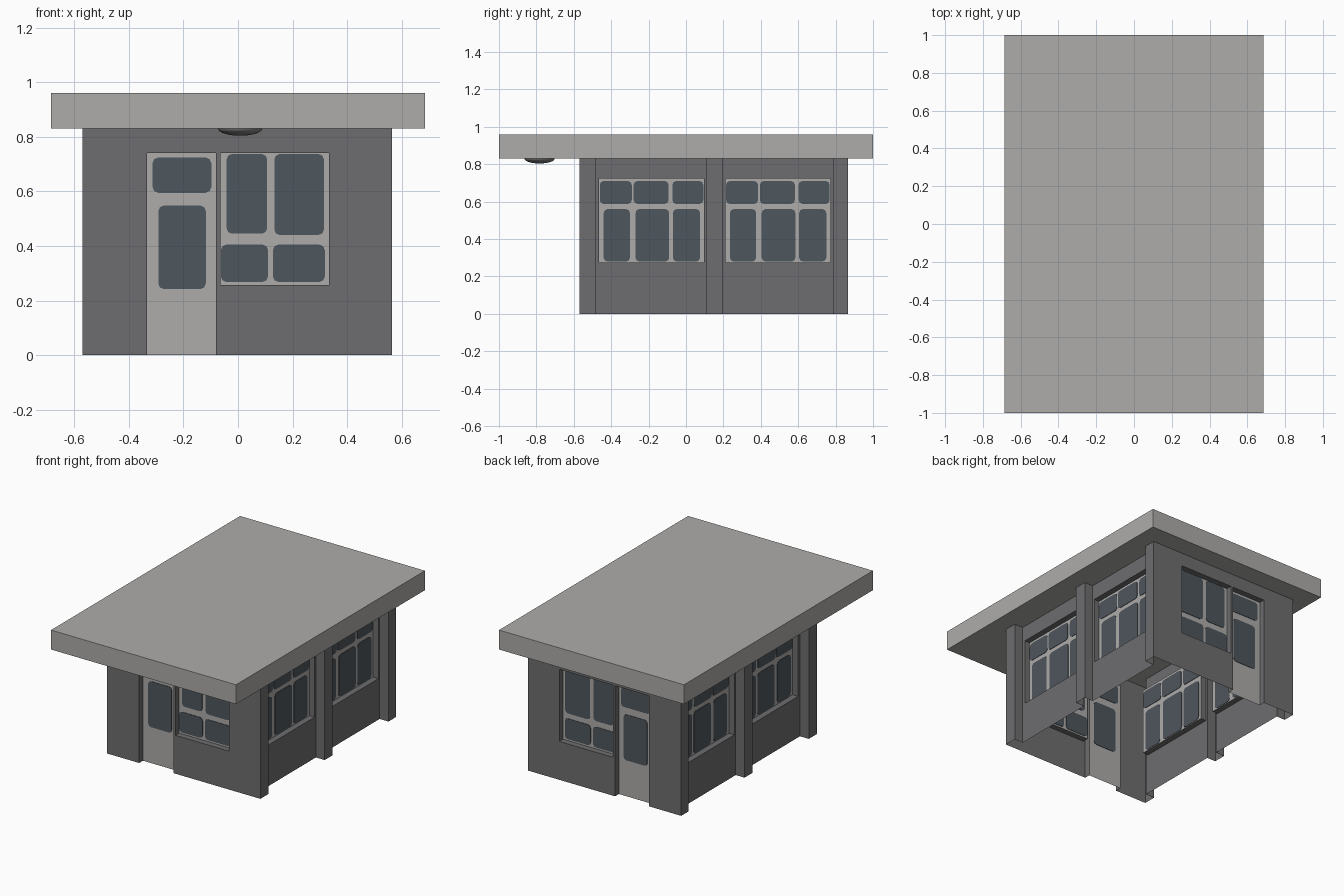
import bpy, bmesh, math
from mathutils import Vector

if "Cube" in bpy.data.objects:
    bpy.data.objects.remove(bpy.data.objects["Cube"])

def mat(name, rgb):
    m = bpy.data.materials.new(name)
    m.diffuse_color = (*rgb, 1)
    m.use_nodes = True
    m.node_tree.nodes["Principled BSDF"].inputs["Base Color"].default_value = m.diffuse_color
    return m

WALL = mat("dark_grey_wall", (0.155, 0.155, 0.160))
LIGHT = mat("light_grey", (0.420, 0.415, 0.402))
GLASS = mat("blue_grey_glass", (0.076, 0.093, 0.110))
LAMP = mat("lamp_grey", (0.20, 0.21, 0.20))

CX, HX = -0.0025, 0.5675          # wall centre and half width
Y0, Y1, TOP = -0.57, 0.865, 0.84  # front, back, wall top (just inside the roof)
PANEL = HX - 0.065                # side panels sit behind the pillars
RECESS = 0.04

def finish(bm, name, material, outward=None):
    bmesh.ops.remove_doubles(bm, verts=bm.verts, dist=1e-5)
    bmesh.ops.recalc_face_normals(bm, faces=bm.faces)
    if outward is not None:
        bm.faces.ensure_lookup_table()
        if bm.faces[0].normal.dot(outward) < 0:
            bmesh.ops.reverse_faces(bm, faces=bm.faces)
    me = bpy.data.meshes.new(name)
    bm.to_mesh(me)
    bm.free()
    me.materials.append(material)
    ob = bpy.data.objects.new(name, me)
    bpy.context.collection.objects.link(ob)
    return ob

def face(bm, pts):
    bm.faces.new([bm.verts.new(p) for p in pts])

# A "place" maps (along wall, height, depth inward) to 3D
def end_place(y, s):
    return lambda u, z, d=0: Vector((u, y - s * d, z))

def side_place(s):
    return lambda u, z, d=0: Vector((CX + s * (PANEL - d), u, z))

def wall(name, place, u0, u1, holes):
    """Flat sheet with recessed openings."""
    out = place(0, 0, 0) - place(0, 0, 1)
    bm = bmesh.new()
    us = sorted({u0, u1, *[h[0] for h in holes], *[h[1] for h in holes]})
    zs = sorted({0, TOP, *[h[2] for h in holes], *[h[3] for h in holes]})
    inside = lambda u, z: any(h[0] < u < h[1] and h[2] < z < h[3] for h in holes)
    for a, b in zip(us, us[1:]):
        for c, d in zip(zs, zs[1:]):
            if not inside((a + b) / 2, (c + d) / 2):
                face(bm, [place(a, c), place(b, c), place(b, d), place(a, d)])
    for a, b, c, d in holes:
        loop = [(a, c), (a, d), (b, d), (b, c)]
        if c > 0:
            loop.append((a, c))
        for p, q in zip(loop, loop[1:]):
            face(bm, [place(*p), place(*q), place(*q, RECESS), place(*p, RECESS)])
    finish(bm, name, WALL, out)

def infill(name, place, rect, panes):
    """Light frame sheet with thin rounded glass plates showing on both sides."""
    out = place(0, 0, 0) - place(0, 0, 1)
    a, b, c, d = rect
    bm = bmesh.new()
    face(bm, [place(*p, RECESS) for p in ((a, c), (b, c), (b, d), (a, d))])
    finish(bm, name + "_frame", LIGHT, out)
    bm = bmesh.new()
    for a, b, c, d in panes:
        r, ring = 0.02, []
        for cu, cz, st in ((b - r, d - r, 0), (a + r, d - r, 90), (a + r, c + r, 180), (b - r, c + r, 270)):
            for k in (0, 45, 90):
                t = math.radians(st + k)
                ring.append((cu + r * math.cos(t), cz + r * math.sin(t)))
        lo = [place(*p, RECESS - 0.003) for p in ring]
        hi = [place(*p, RECESS + 0.003) for p in ring]
        face(bm, lo)
        face(bm, hi)
        for i in range(len(ring)):
            j = (i + 1) % len(ring)
            face(bm, [lo[i], lo[j], hi[j], hi[i]])
    finish(bm, name + "_glass", GLASS)

# Front and back walls with a door and a window
DOOR = (-0.333, -0.08, 0, 0.74)
WIN = (-0.065, 0.333, 0.257, 0.74)
DOOR_PANES = [(-0.313, -0.098, 0.595, 0.724), (-0.292, -0.118, 0.242, 0.548)]
WIN_PANES = [(-0.042, 0.107, 0.445, 0.737), (0.133, 0.315, 0.44, 0.737),
             (-0.063, 0.110, 0.268, 0.405), (0.128, 0.318, 0.268, 0.405)]
for name, y, s in (("front", Y0, -1), ("back", Y1, 1)):
    pl = end_place(y, s)
    wall(name + "_wall", pl, CX - HX, CX + HX, [DOOR, WIN])
    infill(name + "_door", pl, DOOR, DOOR_PANES)
    infill(name + "_window", pl, WIN, WIN_PANES)

# Side panels with six-pane windows, and hollow pillars between them
LOW = [(0.025, 0.165), (0.195, 0.375), (0.395, 0.54)]
HIGH = [(0.004, 0.175), (0.185, 0.372), (0.392, 0.558)]
for side, s in (("right", 1), ("left", -1)):
    pl = side_place(s)
    for part, p0, p1, w in (("front", -0.485, 0.11, -0.465), ("back", 0.195, 0.785, 0.21)):
        rect = (w, w + 0.562, 0.275, 0.725)
        panes = [(w + a, w + b, 0.28, 0.56) for a, b in LOW]
        panes += [(w + a, w + b, 0.588, 0.71) for a, b in HIGH]
        wall(f"{side}_{part}_wall", pl, p0, p1, [rect])
        infill(f"{side}_{part}_window", pl, rect, panes)
    for part, a, b in (("front", Y0, -0.485), ("middle", 0.11, 0.195), ("back", 0.785, Y1)):
        path = [(a, -0.065), (b, -0.065)]
        if a > Y0:
            path.insert(0, (a, 0))
        if b < Y1:
            path.append((b, 0))
        bm = bmesh.new()
        for (u, d), (v, e) in zip(path, path[1:]):
            face(bm, [pl(u, 0, d), pl(v, 0, e), pl(v, TOP, e), pl(u, TOP, d)])
        ob = finish(bm, f"{side}_{part}_pillar", WALL)
        outer = max(ob.data.polygons, key=lambda f: f.center.x * s)
        if outer.normal.x * s < 0:
            ob.data.flip_normals()

# Roof slab
bm = bmesh.new()
bmesh.ops.create_cube(bm, size=1)
for v in bm.verts:
    v.co = (v.co.x * 1.37, v.co.y * 2, 0.895 + v.co.z * 0.13)
finish(bm, "roof", LIGHT)

# Shallow domed lamp under the front overhang
bm = bmesh.new()
bmesh.ops.create_uvsphere(bm, u_segments=32, v_segments=16, radius=1)
bmesh.ops.delete(bm, geom=[v for v in bm.verts if v.co.z > 0.01], context='VERTS')
for v in bm.verts:
    v.co = (0.008 + v.co.x * 0.081, -0.783 + v.co.y * 0.081, 0.83 + v.co.z * 0.026)
lamp = finish(bm, "ceiling_lamp", LAMP)
if sum(f.normal.z for f in lamp.data.polygons) > 0:
    lamp.data.flip_normals()
for f in lamp.data.polygons:
    f.use_smooth = True
